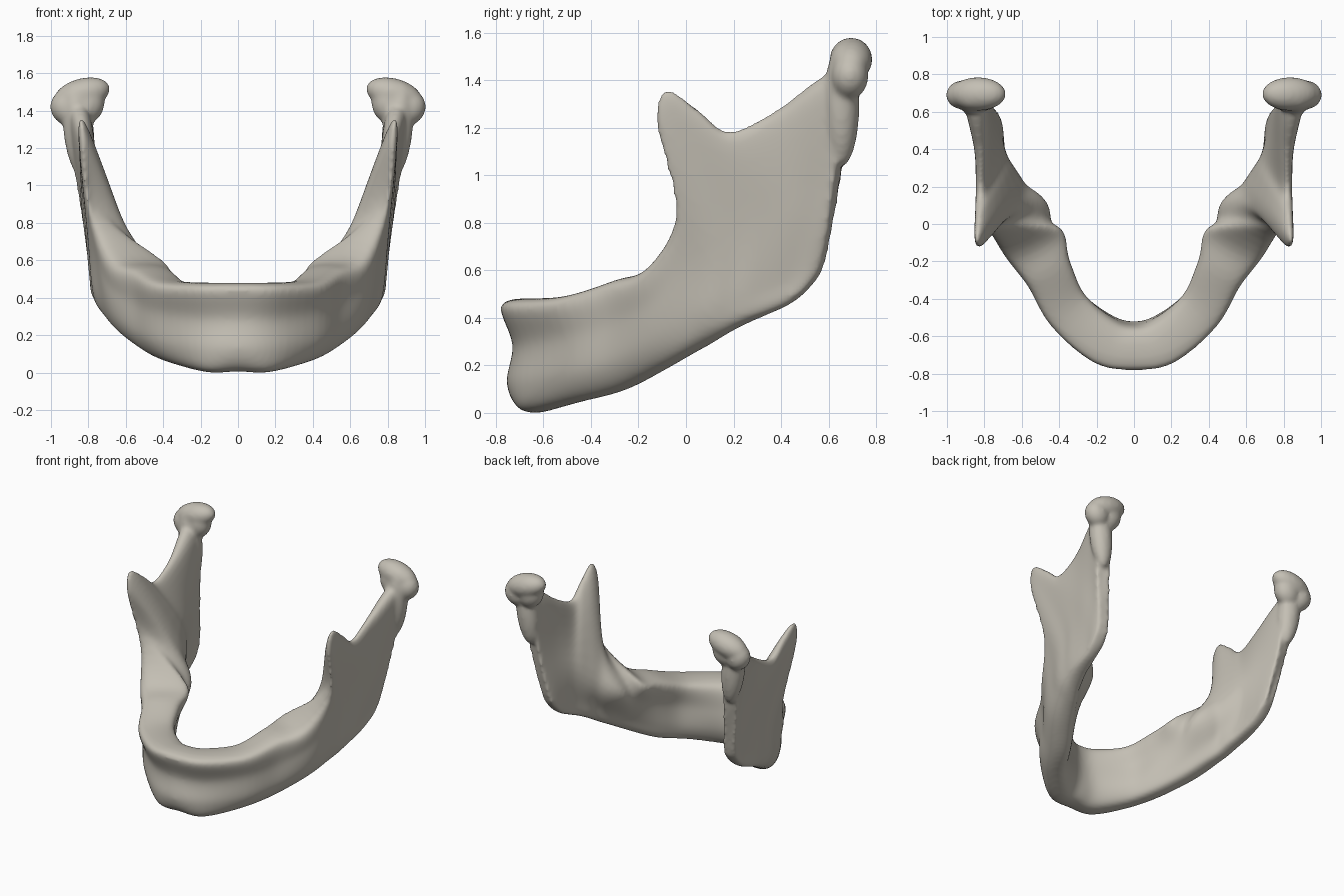
import bpy
import bmesh
from math import radians
from mathutils import Vector, Matrix

cube = bpy.data.objects.get("Cube")
if cube:
    bpy.data.objects.remove(cube, do_unlink=True)

# Rails of the left half, from chin to back of the ramus: x, y, z, half thickness
LOWER_EDGE = [
    (0, -.64, .035, .06), (.15, -.62, .03, .06), (.32, -.46, .07, .05), (.44, -.27, .12, .05),
    (.56, -.1, .205, .05), (.64, .04, .285, .05), (.68, .12, .33, .045), (.705, .2, .375, .045),
    (.725, .27, .41, .045), (.735, .34, .44, .045), (.745, .43, .48, .04), (.75, .5, .53, .04),
    (.755, .56, .6, .035)]
LOWER_BODY = [
    (0, -.64, .14, .115), (.16, -.6, .14, .11), (.35, -.44, .17, .1), (.46, -.27, .22, .1),
    (.575, -.1, .3, .1), (.645, .04, .38, .095), (.69, .12, .43, .085), (.71, .2, .47, .075),
    (.73, .27, .51, .065), (.74, .34, .54, .055), (.745, .44, .58, .05), (.755, .53, .63, .05),
    (.765, .59, .69, .04)]
UPPER_BODY = [
    (0, -.63, .3, .1), (.16, -.59, .3, .105), (.36, -.44, .33, .1), (.465, -.26, .38, .11),
    (.56, -.09, .46, .14), (.605, .03, .59, .16), (.68, .13, .69, .125), (.71, .21, .76, .1),
    (.735, .28, .81, .085), (.755, .35, .84, .07), (.775, .45, .88, .06), (.79, .56, .92, .05),
    (.81, .64, .98, .05)]
UPPER_EDGE = [
    (0, -.675, .475, .1), (.16, -.64, .475, .11), (.35, -.47, .49, .11), (.45, -.27, .555, .115),
    (.535, -.1, .62, .145), (.745, -.02, .86, .04), (.805, -.095, 1.18, .035),
    (.825, -.05, 1.31, .03), (.82, .08, 1.235, .03), (.815, .2, 1.16, .03),
    (.815, .38, 1.24, .035), (.835, .55, 1.36, .05), (.86, .7, 1.45, .06)]


def spline(p, q, r, s, t):
    """Catmull-Rom point between q and r."""
    return (q * 2 + (r - p) * t + (p * 2 - q * 5 + r * 4 - s) * t * t
            + (q * 3 - p - r * 3 + s) * t ** 3) / 2


def smooth_path(points, steps, closed=False):
    n = len(points)
    at = (lambda i: points[i % n]) if closed else (lambda i: points[min(max(i, 0), n - 1)])
    path = [spline(at(i - 1), at(i), at(i + 1), at(i + 2), k / steps)
            for i in range(n if closed else n - 1) for k in range(steps)]
    return path if closed else path + [points[-1]]


def both_sides(rail):
    """Mirror a half rail into one running from right to left."""
    left = [Vector(p) for p in rail]
    right = [Vector((-p[0], *p[1:])) for p in rail[:0:-1]]
    return right + left


def add_arch(bm):
    """Loft closed cross-sections along the four rails."""
    rails = [smooth_path(both_sides(r), 5)
             for r in (LOWER_EDGE, LOWER_BODY, UPPER_BODY, UPPER_EDGE)]
    last = len(rails[0]) - 1
    rings = []
    for i in range(last + 1):
        a, b = max(i - 3, 0), min(i + 3, last)
        run = sum(((r[b] - r[a]).to_3d() for r in rails[1:3]), Vector())
        side = Vector((run.y, -run.x, 0)).normalized()
        outer = [r[i].to_3d() + side * r[i].w for r in rails]
        inner = [r[i].to_3d() - side * r[i].w for r in reversed(rails)]
        rings.append([bm.verts.new(p) for p in smooth_path(outer + inner, 6, closed=True)])
    for one, two in zip(rings, rings[1:]):
        for k in range(len(one)):
            j = (k + 1) % len(one)
            bm.faces.new((one[k], one[j], two[j], two[k]))
    bm.faces.new(rings[0])
    bm.faces.new(rings[-1])


def add_knob(bm, sign, centre, size, tilt):
    """Add a tilted ellipsoid on one side."""
    place = (Matrix.Translation((sign * centre[0], *centre[1:]))
             @ Matrix.Rotation(radians(sign * tilt), 4, 'Y')
             @ Matrix.Diagonal((*size, 1)))
    bmesh.ops.create_uvsphere(bm, u_segments=32, v_segments=20, radius=1, matrix=place)


bm = bmesh.new()
add_arch(bm)
for sign in (-1, 1):
    # Joint head, its outer shoulder, its inner flare and the neck below
    add_knob(bm, sign, (.835, .695, 1.503), (.155, .09, .085), 16)
    add_knob(bm, sign, (.916, .69, 1.43), (.086, .078, .095), 30)
    add_knob(bm, sign, (.81, .685, 1.45), (.095, .08, .11), -20)
    add_knob(bm, sign, (.852, .655, 1.31), (.082, .075, .26), 6)
bmesh.ops.recalc_face_normals(bm, faces=bm.faces)
mesh = bpy.data.meshes.new("jawbone")
bm.to_mesh(mesh)
bm.free()
jaw = bpy.data.objects.new("jawbone", mesh)
bpy.context.collection.objects.link(jaw)

# Fuse the parts into one skin and soften the joins
fuse = jaw.modifiers.new("fuse", 'REMESH')
fuse.mode = 'VOXEL'
fuse.voxel_size = .013
soften = jaw.modifiers.new("soften", 'SMOOTH')
soften.factor = .5
soften.iterations = 10
graph = bpy.context.evaluated_depsgraph_get()
skin = bpy.data.meshes.new_from_object(jaw.evaluated_get(graph))
jaw.modifiers.clear()
jaw.data = skin
skin.name = "jawbone"

# Stand it on the floor
skin.transform(Matrix.Translation((0, 0, -min(v.co.z for v in skin.vertices))))

bone = bpy.data.materials.new("bone")
bone.use_nodes = True
colour = (.55, .52, .455, 1)
bone.diffuse_color = colour
bone.node_tree.nodes["Principled BSDF"].inputs["Base Color"].default_value = colour
skin.materials.clear()
skin.materials.append(bone)
for face in skin.polygons:
    face.material_index = 0

bpy.context.view_layer.objects.active = jaw
jaw.select_set(True)
bpy.ops.object.shade_smooth_by_angle(angle=radians(50))
